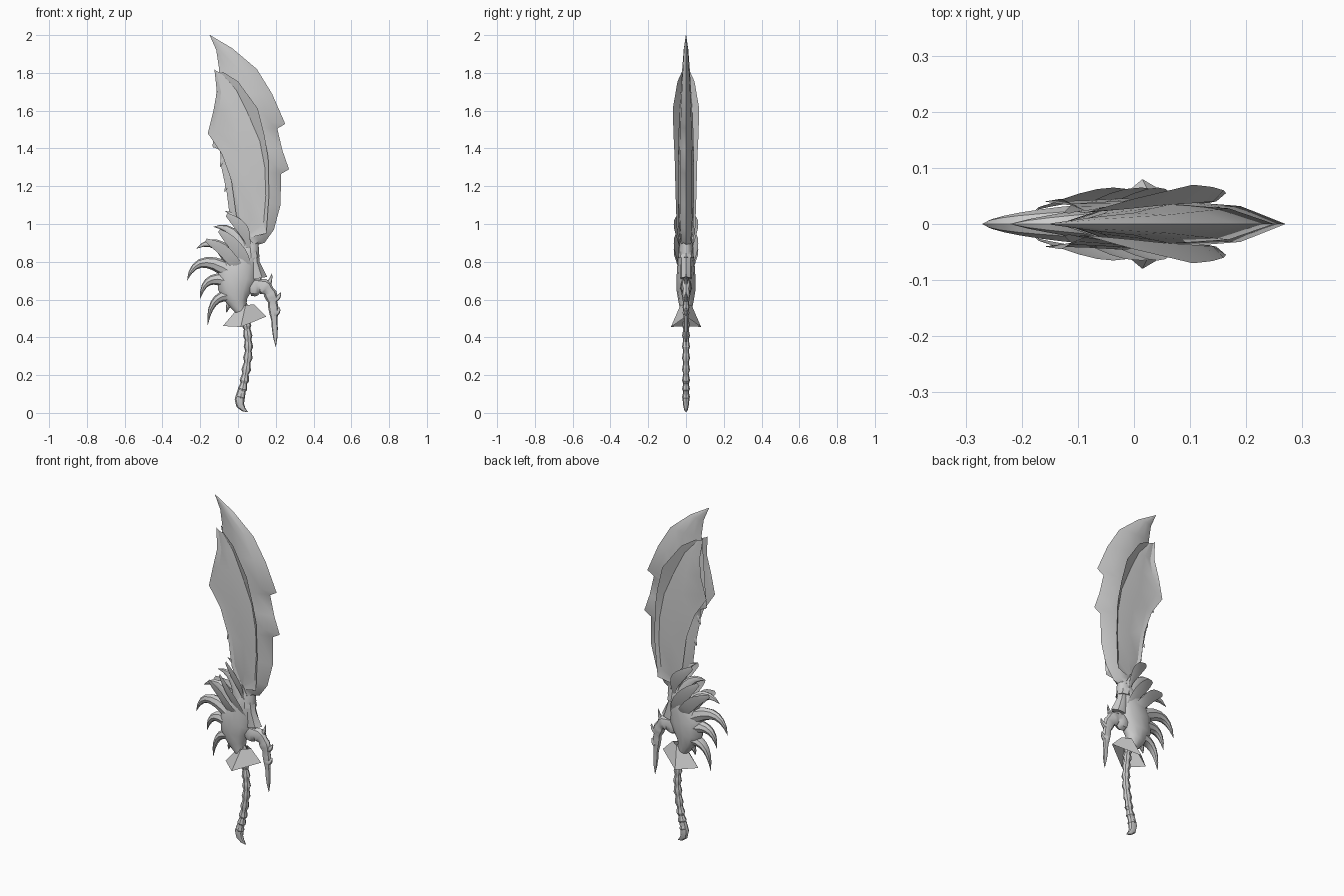
import bpy, math
from mathutils import Vector

cube = bpy.data.objects.get("Cube")
if cube:
    bpy.data.objects.remove(cube)

grey = bpy.data.materials.new("plain_grey")
grey.use_nodes = True
grey.diffuse_color = (0.6, 0.6, 0.6, 1)
grey.node_tree.nodes["Principled BSDF"].inputs["Base Color"].default_value = (0.6, 0.6, 0.6, 1)


def make(name, verts, faces, angle=40):
    mesh = bpy.data.meshes.new(name)
    mesh.from_pydata(verts, [], faces)
    mesh.materials.append(grey)
    obj = bpy.data.objects.new(name, mesh)
    bpy.context.collection.objects.link(obj)
    bpy.ops.object.select_all(action='DESELECT')
    obj.select_set(True)
    bpy.context.view_layer.objects.active = obj
    bpy.ops.object.shade_smooth_by_angle(angle=math.radians(angle))
    return obj


def bridge(name, rows, closed=True, angle=40):
    """Skin a list of equal-length point rows."""
    n = len(rows[0])
    faces = [(r * n + i, r * n + (i + 1) % n, (r + 1) * n + (i + 1) % n, (r + 1) * n + i)
             for r in range(len(rows) - 1) for i in range(n if closed else n - 1)]
    if closed:
        faces += [tuple(reversed(range(n))), tuple(range((len(rows) - 1) * n, len(rows) * n))]
    return make(name, [p for row in rows for p in row], faces, angle)


def tube(name, path, sides=8, angle=40):
    """Loft ellipses (x, z, half width, half depth) along a path in the xz plane."""
    rows = []
    for k, (x, z, w, d) in enumerate(path):
        a, b = path[max(k - 1, 0)], path[min(k + 1, len(path) - 1)]
        t = Vector((b[0] - a[0], b[1] - a[1])).normalized()
        ring = [math.tau * i / sides for i in range(sides)]
        rows.append([(x - t.y * w * math.cos(q), d * math.sin(q), z + t.x * w * math.cos(q)) for q in ring])
    return bridge(name, rows, angle=angle)


def curve(points, steps):
    """Sample a smooth path through 2D points."""
    pts = [Vector(p) for p in points]
    pts = [2 * pts[0] - pts[1]] + pts + [2 * pts[-1] - pts[-2]]
    out = []
    for i in range(steps + 1):
        u = i / steps * (len(pts) - 3)
        k = min(int(u), len(pts) - 4)
        f = u - k
        a, b, c, d = pts[k:k + 4]
        out.append(0.5 * (2 * b + (c - a) * f + (2 * a - 5 * b + 4 * c - d) * f * f
                          + (3 * b - a - 3 * c + d) * f ** 3))
    return out


def horn(name, base, mid, tip, r, depth):
    b, m, t = Vector(base), Vector(mid), Vector(tip)
    path = []
    for i in range(8):
        f = i / 7
        p = b * (1 - f) ** 2 + m * 2 * f * (1 - f) + t * f * f
        s = (1 - f) ** 0.8 + 0.01
        path.append((p.x, p.y, r * s, depth * s))
    return tube(name, path)


# Blade: left point, right point, half thickness
blade = [((-.15, 2.0), (-.148, 2.0), .001), ((-.115, 1.92), (-.03, 1.93), .012),
         ((-.10, 1.82), (.10, 1.82), .02), ((-.115, 1.69), (.18, 1.69), .028),
         ((-.12, 1.58), (.25, 1.53), .035), ((-.125, 1.52), (.208, 1.505), .036),
         ((-.135, 1.41), (.235, 1.39), .038), ((-.095, 1.39), (.27, 1.29), .04),
         ((-.09, 1.31), (.228, 1.265), .04), ((-.06, 1.17), (.225, 1.10), .04),
         ((-.045, 1.05), (.19, .97), .036), ((.0, .96), (.14, .90), .032),
         ((.05, .91), (.105, .89), .03), ((.05, .8), (.115, .8), .03), ((.03, .7), (.155, .72), .03)]
rows = []
for left, right, t in blade:
    a, b = Vector(left), Vector(right)
    front = [(0.2, 0.65), (0.5, 1), (0.78, 0.8)]
    ring = [(0, 0)] + [(u, -k) for u, k in front] + [(1, 0)] + [(u, k) for u, k in reversed(front)]
    rows.append([(p.x, k * t, p.y) for u, k in ring for p in [a.lerp(b, u)]])
bridge("blade", rows, angle=35)

# Barbs along the back of the blade
for i, (x, z) in enumerate([(-.13, 1.40), (-.095, 1.30), (-.07, 1.17)]):
    horn(f"back_barb_{i}", (x + .04, z + .06), (x + .01, z + .04), (x, z), .02, .01)

# Flared side plates: outer left, inner left, inner right, outer right, y left, y middle, y right
plate = [((-.125, 1.82), (-.115, 1.81), (-.09, 1.80), (-.08, 1.805), .02, .022, .022),
         ((-.112, 1.70), (-.09, 1.70), (-.01, 1.71), (0, 1.755), .034, .03, .045),
         ((-.13, 1.60), (-.10, 1.60), (.05, 1.59), (.105, 1.61), .045, .037, .07),
         ((-.16, 1.48), (-.125, 1.50), (.115, 1.44), (.14, 1.47), .04, .042, .066),
         ((-.085, 1.37), (-.055, 1.39), (.142, 1.30), (.16, 1.35), .042, .045, .06),
         ((-.035, 1.23), (-.015, 1.23), (.147, 1.15), (.164, 1.15), .045, .045, .055),
         ((-.01, 1.05), (.005, 1.05), (.135, 1.0), (.15, .95), .045, .042, .048),
         ((.03, .94), (.045, .95), (.06, .95), (.07, .93), .036, .036, .036)]
for side, s in (("front", -1), ("back", 1)):
    rows = []
    for lo, li, ri, ro, yl, ym, yr in plate:
        mid = (Vector(li) + Vector(ri)) / 2
        pts = [(lo, yl), (li, ym * .85), (mid, ym), (ri, ym * .9), (ro, yr)]
        rows.append([(p[0], s * y, p[1]) for p, y in pts][::-s])
    bridge(f"{side}_blade_plate", rows, closed=False, angle=25)

# Guard body
tube("guard_body", [(.08, .95, .025, .02), (.07, .87, .045, .035), (.02, .8, .09, .045),
                    (-.005, .72, .105, .05), (-.015, .65, .09, .05),
                    (-.005, .59, .055, .04), (.015, .54, .03, .03)], sides=12)

# Curved spikes fanning from the guard
spikes = [((.07, .82), (.06, 1.02), (-.07, 1.07), .045), ((.03, .8), (-.0, 1.0), (-.13, .985), .05),
          ((-.01, .76), (-.10, .96), (-.22, .87), .05), ((-.03, .74), (-.22, .87), (-.27, .70), .045),
          ((-.04, .69), (-.18, .75), (-.2, .605), .04), ((-.02, .62), (-.15, .64), (-.16, .465), .035)]
for i, (base, mid, tip, r) in enumerate(spikes):
    horn(f"guard_spike_{i}", base, mid, tip, r, .04)
horn("guard_nub", (-.03, .6), (-.06, .56), (-.06, .53), .02, .02)

# Raised feather bands on both faces of the guard
bands = [[(-.17, .915), (-.09, .87), (-.02, .80), (.03, .76)],
         [(-.10, .965), (-.04, .91), (.03, .83), (.07, .76)],
         [(-.06, 1.05), (0, 1.0), (.045, .94), (.06, .86)]]
for i, band in enumerate(bands):
    for side, s in (("front", -1), ("back", 1)):
        rows = []
        for k, p in enumerate(curve(band, 8)):
            swell = math.sin(math.pi * k / 8)
            w = .008 + .02 * swell
            rows.append([(p.x + w * .6, s * (.03 + .035 * swell), p.y + w),
                         (p.x, s * (.03 + .025 * swell), p.y),
                         (p.x - w * .6, s * (.025 + .015 * swell), p.y - w)][::s])
        bridge(f"{side}_feather_band_{i}", rows, closed=False)

# Segmented claw on the right of the guard
path = []
for k, p in enumerate(curve([(.06, .66), (.13, .67), (.175, .62), (.19, .52), (.2, .35)], 15)):
    r = (.05 * (1 - k / 15) ** .6 + .001) * (1.0 if k % 3 else .8)
    path.append((p.x, p.y, r, r * .65))
tube("claw", path)
for i, (base, mid, tip) in enumerate([((.13, .66), (.17, .67), (.18, .74)), ((.17, .6), (.22, .6), (.225, .64)),
                                     ((.19, .53), (.215, .53), (.22, .56)), ((.09, .69), (.12, .72), (.12, .77))]):
    horn(f"claw_barb_{i}", base, mid, tip, .025, .018)

# Open four-sided skirt above the grip
bottom = [(-.08, 0, .46), (.015, -.08, .455), (.15, 0, .51), (.015, .08, .455)]
top = [(.005, 0, .56), (.04, -.03, .57), (.085, 0, .575), (.04, .03, .57)]
make("skirt", bottom + top, [(i, (i + 1) % 4, (i + 1) % 4 + 4, i + 4) for i in range(4)], 20)

# Ringed grip with a hooked end
path = []
for k, p in enumerate(curve([(.03, .58), (.045, .47), (.055, .33), (.035, .18), (.01, .07)], 30)):
    r = .017 + .004 * (k % 3)
    path.append((p.x, p.y, r, r * .85))
tube("grip", path, angle=30)
tube("grip_hook", [(.02, .12, .022, .016), (.008, .07, .026, .018), (.012, .04, .022, .015),
                   (.03, .018, .012, .01), (.052, .004, .001, .001)])
